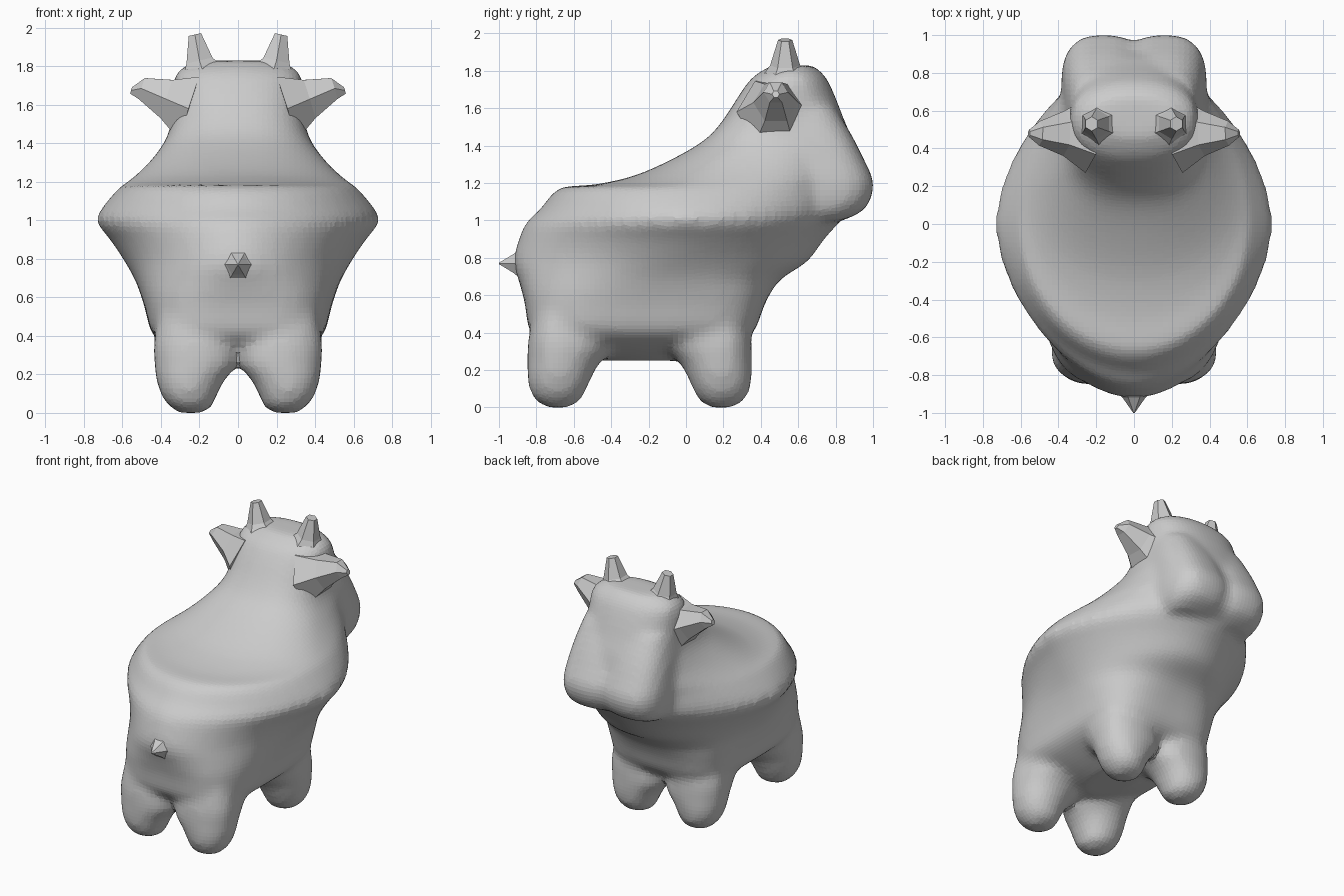
import bpy, bmesh, math
from mathutils import Vector

if "Cube" in bpy.data.objects:
    bpy.data.objects.remove(bpy.data.objects["Cube"])


def finish(bm, name):
    bmesh.ops.recalc_face_normals(bm, faces=bm.faces[:])
    me = bpy.data.meshes.new(name)
    bm.to_mesh(me)
    bm.free()
    ob = bpy.data.objects.new(name, me)
    bpy.context.collection.objects.link(ob)
    return ob


def skin(bm, rings):
    """Skin a stack of equal-length vertex rings and cap both ends."""
    rings = [[bm.verts.new(p) for p in r] for r in rings]
    n = len(rings[0])
    for a, b in zip(rings, rings[1:]):
        for i in range(n):
            j = (i + 1) % n
            bm.faces.new((a[i], a[j], b[j], b[i]))
    bm.faces.new(rings[0][::-1])
    bm.faces.new(rings[-1])


def smooth_rows(rows, steps=3):
    """Catmull-Rom interpolation of section parameters."""
    out = []
    for k in range(len(rows) - 1):
        quad = [rows[min(max(k + d, 0), len(rows) - 1)] for d in (-1, 0, 1, 2)]
        for s in range(steps):
            t = s / steps
            out.append([b + 0.5 * t * (c - a + t * (2 * a - 5 * b + 4 * c - d
                        + t * (3 * (b - c) + d - a))) for a, b, c, d in zip(*quad)])
    return out + [rows[-1]]


def egg(z, yb, yc, yf, w, n, x=0, count=48):
    """Superellipse ring, different lengths behind and ahead of its widest line."""
    pts = []
    for i in range(count):
        t = 2 * math.pi * (i + 0.5) / count
        c, s = math.cos(t), math.sin(t)
        px = math.copysign(abs(c) ** (2 / n), c) * w
        py = abs(s) ** (2 / n) * ((yf - yc) if s > 0 else (yb - yc))
        pts.append((x + px, yc + py, z))
    return pts


def spike(name, points, radii, sides=6, mirror=False):
    """Low-poly tapered spike along a path."""
    bm = bmesh.new()
    pts = [Vector(p) for p in points]
    q = (pts[-1] - pts[0]).to_track_quat('Z', 'Y')
    skin(bm, [[p + q @ Vector((r * math.cos(2 * math.pi * i / sides),
                               r * math.sin(2 * math.pi * i / sides), 0))
               for i in range(sides)] for p, r in zip(pts, radii)])
    ob = finish(bm, name)
    if mirror:
        ob.modifiers.new("mirror", 'MIRROR')
    return ob


bm = bmesh.new()

# torso, saddle-like back and head: z, back y, widest y, front y, half width, squareness
skin(bm, [egg(*r) for r in smooth_rows([
    (0.25, -0.45, -0.20, 0.05, 0.14, 2),
    (0.31, -0.68, -0.20, 0.22, 0.30, 2.5),
    (0.40, -0.83, -0.20, 0.36, 0.44, 3.8),
    (0.55, -0.86, -0.15, 0.42, 0.485, 3.4),
    (0.68, -0.895, -0.10, 0.50, 0.53, 2.5),
    (0.78, -0.925, -0.05, 0.65, 0.585, 1.95),
    (0.90, -0.895, 0.0, 0.74, 0.665, 1.8),
    (0.99, -0.855, 0.0, 0.82, 0.735, 1.75),
    (1.06, -0.78, 0.0, 0.86, 0.71, 1.8),
    (1.172, -0.68, 0.02, 0.86, 0.615, 2),
    (1.190, -0.50, 0.08, 0.88, 0.588, 2),
    (1.235, -0.29, 0.16, 0.90, 0.53, 2.05),
    (1.32, -0.09, 0.28, 0.91, 0.445, 2.2),
    (1.43, 0.10, 0.45, 0.89, 0.37, 2.5),
    (1.54, 0.20, 0.53, 0.845, 0.345, 2.5),
    (1.68, 0.29, 0.55, 0.79, 0.34, 2.3),
    (1.77, 0.36, 0.56, 0.745, 0.32, 2.2),
    (1.83, 0.46, 0.57, 0.68, 0.22, 2),
])])

# muzzle: two lobes with a shallow filler between, running up into the cheeks
for x, back in ((-0.16, 0), (0.16, 0), (0, 0.03)):
    skin(bm, [egg(z, yb, yc, yf - back, w, 2.6, x) for z, yb, yc, yf, w in smooth_rows([
        (1.0, 0.50, 0.70, 0.84, 0.16),
        (1.05, 0.42, 0.72, 0.945, 0.20),
        (1.12, 0.38, 0.74, 0.99, 0.22),
        (1.21, 0.36, 0.74, 1.003, 0.225),
        (1.32, 0.36, 0.72, 0.955, 0.215),
        (1.45, 0.38, 0.66, 0.89, 0.20),
        (1.60, 0.42, 0.60, 0.80, 0.17)])])

# four legs: z, inner x, outer x, radius in y, extra reach toward the belly
for sx in (-1, 1):
    for y, d in ((0.19, -1), (-0.685, 1)):
        rings = []
        for z, xi, xo, r, e in smooth_rows([
                (0.0, 0.18, 0.31, 0.06, 0), (0.035, 0.13, 0.36, 0.12, 0),
                (0.10, 0.105, 0.405, 0.155, 0), (0.19, 0.055, 0.43, 0.165, 0.03),
                (0.25, 0.0, 0.435, 0.165, 0.07), (0.36, 0.0, 0.44, 0.16, 0.17),
                (0.56, 0.0, 0.40, 0.12, 0.22)], 2):
            rings.append(egg(z, y - r - (e if d < 0 else 0), y,
                             y + r + (e if d > 0 else 0),
                             (xo - xi) / 2, 2.1, sx * (xi + xo) / 2, 20))
        skin(bm, rings)

# fuse everything into one softly blended skin
body = finish(bm, "body")
m = body.modifiers.new("fuse", 'REMESH')
m.mode = 'VOXEL'
m.voxel_size = 0.028
m = body.modifiers.new("soften", 'SMOOTH')
m.factor = 0.5
m.iterations = 10

# horns, ears and tail
spike("horns", [(0.17, 0.53, 1.73), (0.20, 0.53, 1.83), (0.224, 0.53, 1.965)],
      [0.15, 0.08, 0.038], mirror=True)
spike("ears", [(0.25, 0.47, 1.58), (0.37, 0.48, 1.63), (0.50, 0.48, 1.685), (0.555, 0.48, 1.675)],
      [0.20, 0.12, 0.065, 0.02], mirror=True)
spike("tail", [(0, -0.85, 0.77), (0, -0.92, 0.77), (0, -1.0, 0.77)], [0.13, 0.06, 0.004])
